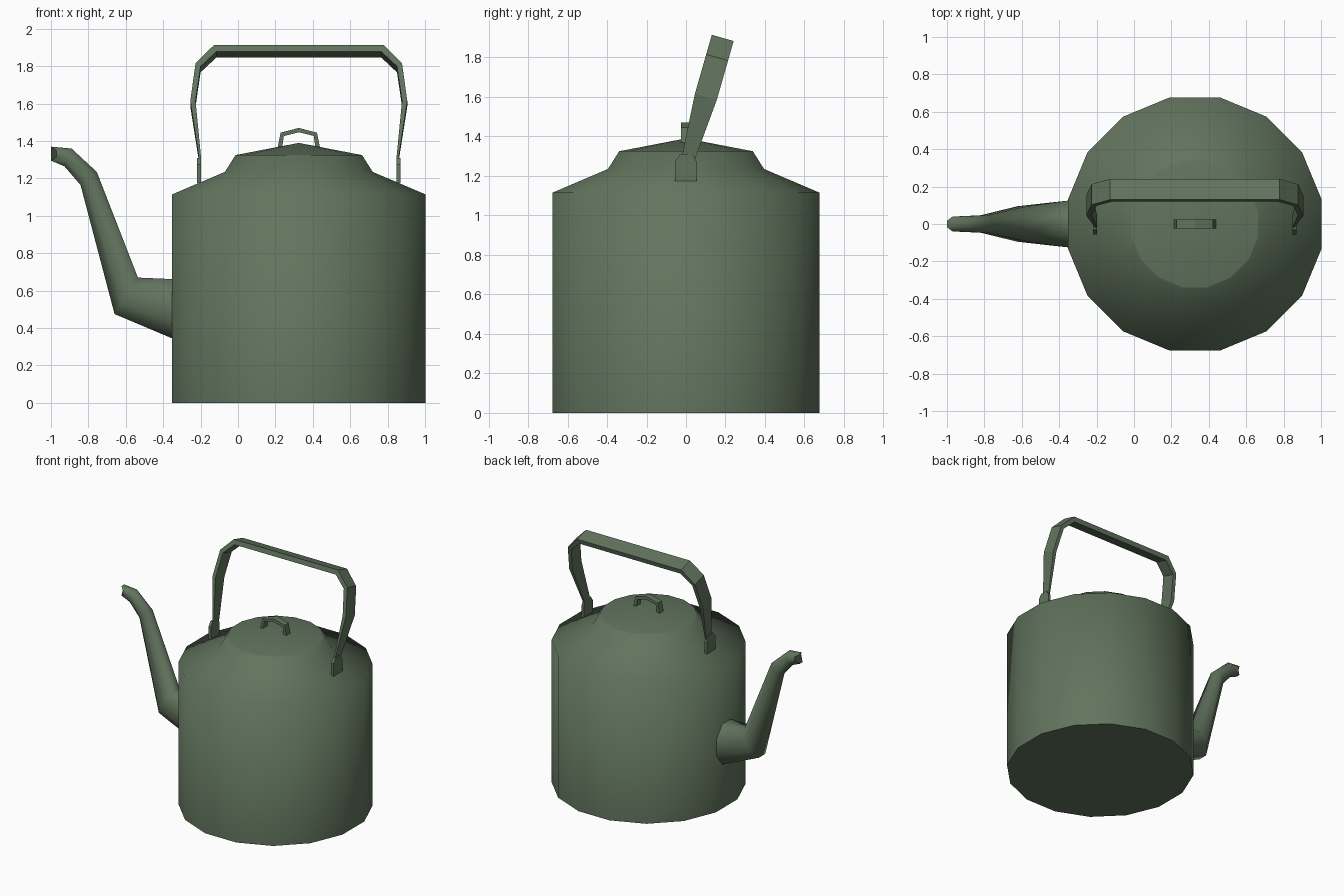
import bpy, bmesh, math
from mathutils import Vector

if "Cube" in bpy.data.objects:
    bpy.data.objects.remove(bpy.data.objects["Cube"])

CX = 0.325  # axis of the pot

green = bpy.data.materials.new("dark sage green")
green.diffuse_color = (0.12, 0.175, 0.11, 1)
green.use_nodes = True
green.node_tree.nodes["Principled BSDF"].inputs["Base Color"].default_value = green.diffuse_color


def finish(name, bm, smooth_angle):
    bmesh.ops.recalc_face_normals(bm, faces=bm.faces)
    me = bpy.data.meshes.new(name)
    bm.to_mesh(me)
    bm.free()
    me.materials.append(green)
    ob = bpy.data.objects.new(name, me)
    bpy.context.collection.objects.link(ob)
    if smooth_angle:
        bpy.ops.object.select_all(action='DESELECT')
        ob.select_set(True)
        bpy.context.view_layer.objects.active = ob
        bpy.ops.object.shade_smooth_by_angle(angle=math.radians(smooth_angle))
    return ob


def skin(name, rings, smooth_angle=0, cap_start=True, cap_end=True):
    """Join closed rings of points into a tube."""
    bm = bmesh.new()
    vs = [[bm.verts.new(p) for p in r] for r in rings]
    n = len(rings[0])
    for a, b in zip(vs, vs[1:]):
        for i in range(n):
            j = (i + 1) % n
            bm.faces.new((a[i], a[j], b[j], b[i]))
    if cap_start:
        bm.faces.new(vs[0])
    if cap_end:
        bm.faces.new(vs[-1])
    return finish(name, bm, smooth_angle)


def circle(r, z, n=16):
    ang = [math.tau * (i + 0.5) / n for i in range(n)]
    return [(CX + r * math.cos(a), r * math.sin(a), z) for a in ang]


# Pot body with sloping shoulder and neck
skin("body", [circle(0.69, 0), circle(0.69, 1.115), circle(0.403, 1.235),
              circle(0.345, 1.325)], 75)

# Shallow conical lid
bm = bmesh.new()
rim = [bm.verts.new(p) for p in circle(0.345, 1.325)]
tip = bm.verts.new((CX, 0, 1.39))
for i in range(16):
    bm.faces.new((rim[i], rim[(i + 1) % 16], tip))
finish("lid", bm, 40)

# Spout: top point, bottom point (x, z) and half width of each eight-sided ring
C = math.cos(math.pi / 8)
spout = []
for tx, tz, bx, bz, w in [(-0.352, 0.662, -0.352, 0.345, 0.125),
                          (-0.535, 0.67, -0.66, 0.475, 0.095),
                          (-0.755, 1.235, -0.842, 1.165, 0.047),
                          (-0.89, 1.36, -0.928, 1.265, 0.042),
                          (-1.0, 1.37, -1.0, 1.295, 0.04)]:
    ring = []
    for i in range(8):
        a = math.tau * (i + 0.5) / 8
        s = math.sin(a) / C
        x = (tx + bx) / 2 + (tx - bx) / 2 * s
        if tx == -1.0 and abs(s) < 0.5:
            x = -0.97  # notched sides of the mouth
        ring.append((x, w * math.cos(a) / C, (tz + bz) / 2 + (tz - bz) / 2 * s))
    spout.append(ring)
skin("spout", spout, 50)


def strap(name, half, tilt, base_z):
    """Flat arch mirrored about the pot axis.
    half: (outer x, outer height, inner x, inner height, width)"""
    t = math.radians(tilt)
    path = [(-1,) + p for p in half]
    path += [(1,) + p for p in reversed(half) if p[0] > 0]
    rings = []
    for s, ox, ou, ix, iu, w in path:
        ring = []
        for x, u, v in ((ox, ou, -w), (ox, ou, w), (ix, iu, w), (ix, iu, -w)):
            v /= 2
            ring.append((CX + s * x, u * math.sin(t) + v * math.cos(t),
                         base_z + u * math.cos(t) - v * math.sin(t)))
        rings.append(ring)
    return skin(name, rings)


# Carrying handle, leaning back
strap("handle", [(0.535, 0.0, 0.523, 0.0, 0.07),
                 (0.535, 0.06, 0.523, 0.06, 0.07),
                 (0.58, 0.364, 0.552, 0.364, 0.115),
                 (0.552, 0.572, 0.525, 0.555, 0.115),
                 (0.452, 0.675, 0.44, 0.638, 0.115)], 16, 1.25)

# Lid grip
strap("lid_grip", [(0.115, 0.0, 0.09, 0.0, 0.05),
                   (0.097, 0.09, 0.08, 0.072, 0.05),
                   (0.0, 0.115, 0.0, 0.092, 0.05)], 0, 1.355)

# Handle lugs standing on the shoulder
outline = [(-0.055, 1.175), (0.053, 1.175), (0.053, 1.275), (0.03, 1.31),
           (-0.03, 1.31), (-0.055, 1.275)]
for side, s in (("left", -1), ("right", 1)):
    skin("handle_lug_" + side,
         [[(CX + s * x, y, z) for y, z in outline] for x in (0.523, 0.543)])
